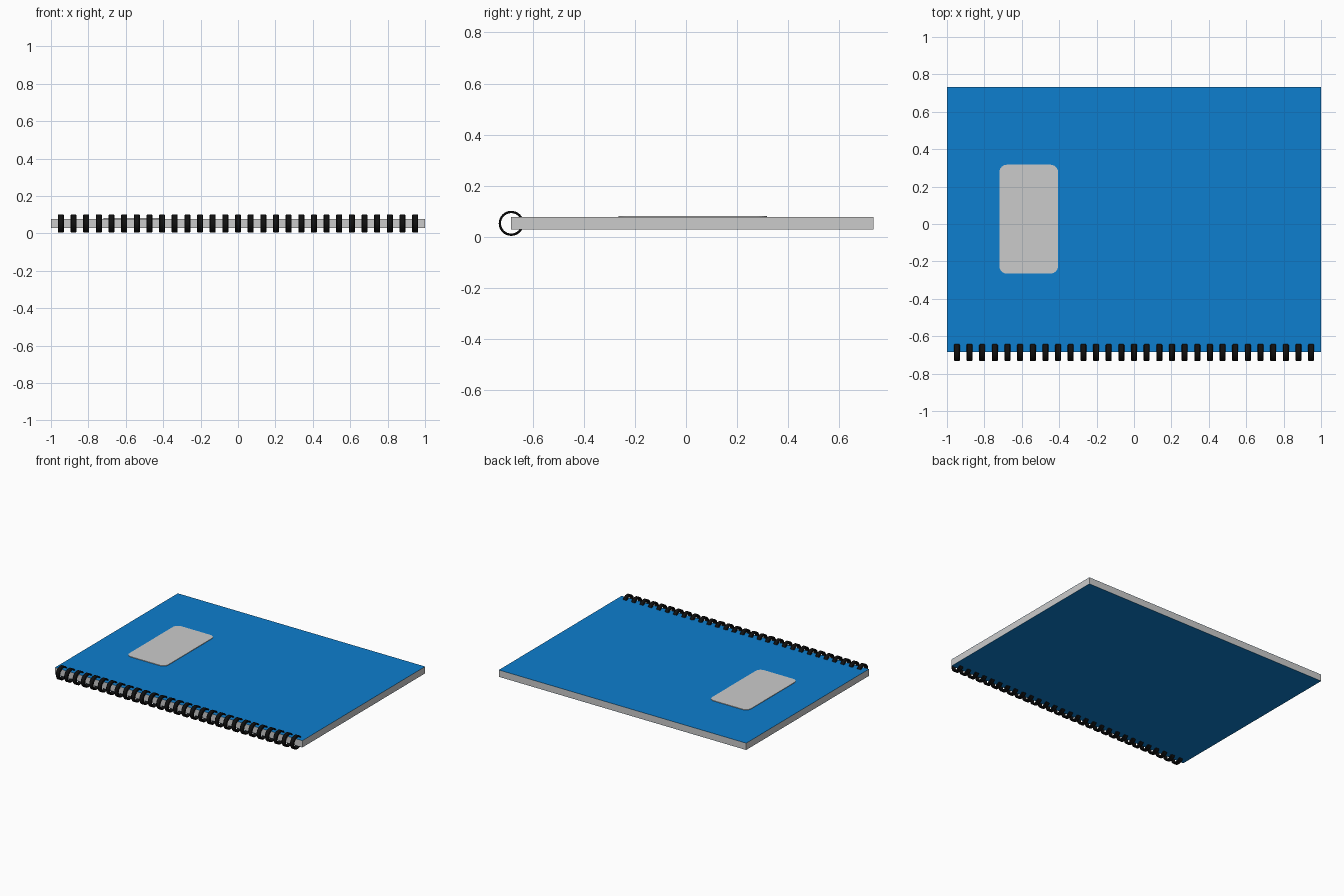
import bpy, bmesh, math

if "Cube" in bpy.data.objects:
    bpy.data.objects.remove(bpy.data.objects["Cube"])

def material(name, rgb):
    m = bpy.data.materials.new(name)
    m.diffuse_color = (*rgb, 1)
    m.use_nodes = True
    m.node_tree.nodes["Principled BSDF"].inputs["Base Color"].default_value = m.diffuse_color
    return m

BLUE = material("cover_blue", (0.004, 0.21, 0.62))
BLACK = material("ring_black", (0.005, 0.005, 0.005))
Y0, Y1, Z0, Z1 = -0.685, 0.733, 0.028, 0.078

def add_object(name, bm, mat=None):
    me = bpy.data.meshes.new(name)
    bmesh.ops.recalc_face_normals(bm, faces=bm.faces)
    bm.to_mesh(me)
    bm.free()
    ob = bpy.data.objects.new(name, me)
    bpy.context.collection.objects.link(ob)
    if mat:
        me.materials.append(mat)
    return ob

def prism(name, outline, z0, z1, mat=None):
    bm = bmesh.new()
    face = bm.faces.new([bm.verts.new((x, y, z0)) for x, y in outline])
    ext = bmesh.ops.extrude_face_region(bm, geom=[face])
    for v in ext["geom"]:
        if isinstance(v, bmesh.types.BMVert):
            v.co.z = z1
    return add_object(name, bm, mat)

# Page block and thin covers
page = [(-1, Y0), (1, Y0), (1, Y1), (-1, Y1)]
prism("pages", page, Z0 + 0.001, Z1 - 0.001)
prism("front_cover", page, Z1 - 0.001, Z1, BLUE)
prism("back_cover", page, Z0, Z0 + 0.001, BLUE)

# Rounded label on the front cover
cx, cy, hx, hy, r = -0.563, 0.026, 0.157, 0.291, 0.04
label = []
for i, (sx, sy) in enumerate([(1, 1), (-1, 1), (-1, -1), (1, -1)]):
    for k in range(7):
        a = math.radians(90 * i + 15 * k)
        label.append((cx + sx * (hx - r) + r * math.cos(a),
                      cy + sy * (hy - r) + r * math.sin(a)))
prism("label", label, Z1, Z1 + 0.004)

# Binding rings: flat bands with softened edges, swept round the spine
R, T, W, C, SEG = 0.049, 0.009, 0.016, 0.004, 32
section = [(-W, R - T), (W, R - T), (W, R - C), (W - C, R),
           (C - W, R), (-W, R - C)]
for n in range(29):
    x = -0.947 + n * 1.894 / 28
    bm = bmesh.new()
    loops = []
    for s in range(SEG):
        a = 2 * math.pi * s / SEG
        loops.append([bm.verts.new((x + u, -0.684 + q * math.cos(a), 0.049 + 0.004 + q * math.sin(a)))
                      for u, q in section])
    for s in range(SEG):
        p, q = loops[s], loops[(s + 1) % SEG]
        for j in range(len(section)):
            k = (j + 1) % len(section)
            bm.faces.new((p[j], p[k], q[k], q[j]))
    ob = add_object(f"binding_ring_{n + 1}", bm, BLACK)
    for f in ob.data.polygons:
        f.use_smooth = True
    bpy.context.view_layer.objects.active = ob
    ob.select_set(True)
bpy.ops.object.shade_smooth_by_angle()
